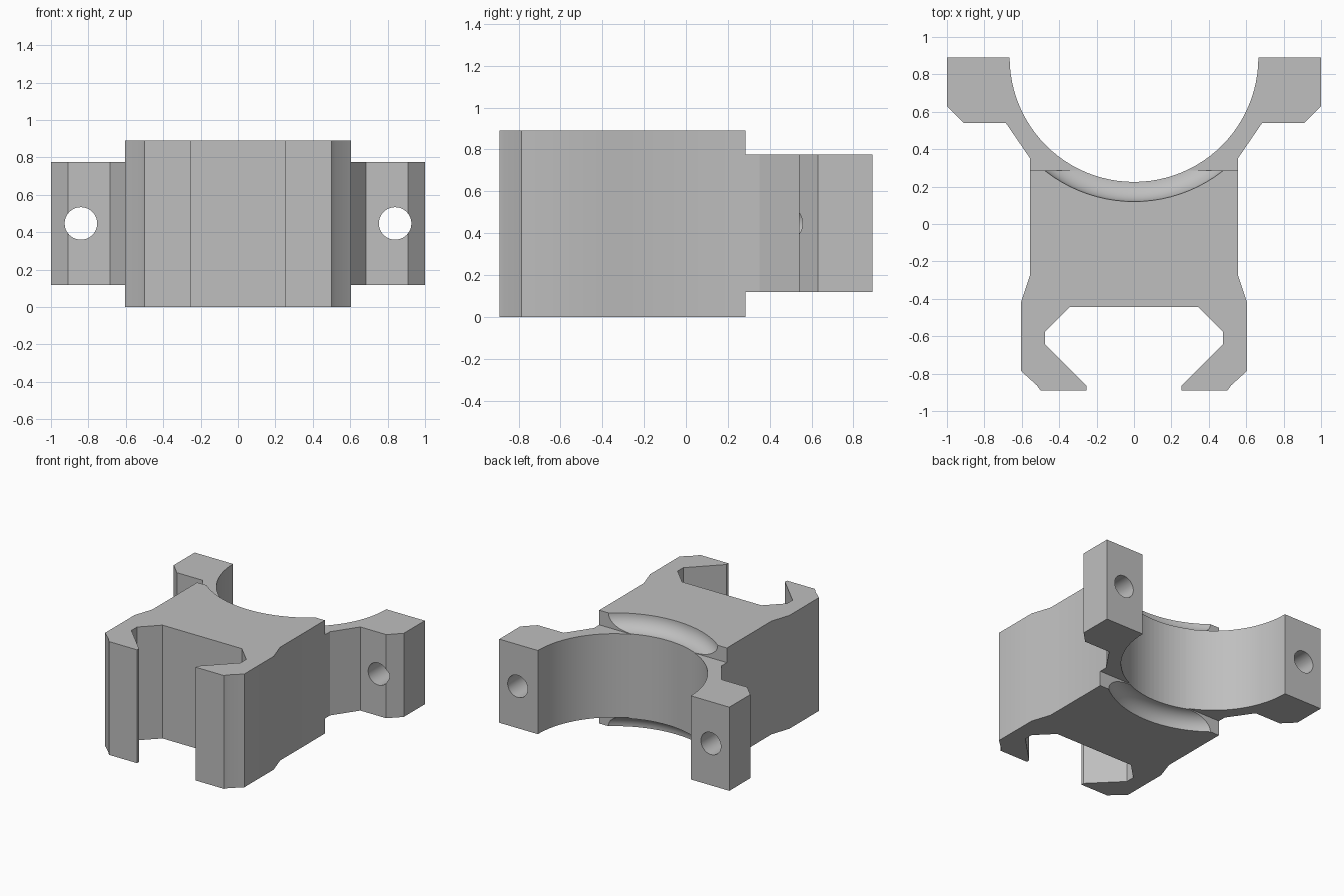
import bpy, bmesh, math
from mathutils import Matrix, Vector

old = bpy.data.objects.get("Cube")
if old:
    bpy.data.objects.remove(old, do_unlink=True)

HEIGHT = 0.89        # full body height
BORE_Y = 0.89        # axis of the half-round saddle
BORE_R = 0.665
CLAMP_Z = (0.118, 0.775)

grey = bpy.data.materials.new("plain grey")
grey.use_nodes = True
grey.diffuse_color = (0.52, 0.52, 0.52, 1)
grey.node_tree.nodes["Principled BSDF"].inputs["Base Color"].default_value = (0.52, 0.52, 0.52, 1)


def make_object(name, bm):
    bmesh.ops.recalc_face_normals(bm, faces=bm.faces)
    mesh = bpy.data.meshes.new(name)
    bm.to_mesh(mesh)
    bm.free()
    mesh.materials.append(grey)
    obj = bpy.data.objects.new(name, mesh)
    bpy.context.collection.objects.link(obj)
    return obj


def symmetric_prism(name, half, z0, z1):
    """Extrude a right-hand outline, mirrored in x, from z0 to z1."""
    outline = half + [(-x, y) for x, y in reversed(half)]
    bm = bmesh.new()
    face = bm.faces.new([bm.verts.new((x, y, z0)) for x, y in outline])
    grown = bmesh.ops.extrude_face_region(bm, geom=[face])["geom"]
    verts = [v for v in grown if isinstance(v, bmesh.types.BMVert)]
    bmesh.ops.translate(bm, verts=verts, vec=(0, 0, z1 - z0))
    return make_object(name, bm)


def cylinder(name, radius, length, location, segments, along_y=False):
    bm = bmesh.new()
    turn = Matrix.Rotation(math.pi / 2, 4, "X") if along_y else Matrix()
    bmesh.ops.create_cone(bm, cap_ends=True, segments=segments, radius1=radius,
                          radius2=radius, depth=length,
                          matrix=Matrix.Translation(location) @ turn)
    return make_object(name, bm)


def relief_cutter(name, flip):
    """Round-cornered plug that scoops the rim of the body above the clamp."""
    r, centre = 0.113, 0.657
    profile = [(0, HEIGHT - r)]
    for i in range(13):
        a = math.pi / 2 * i / 12
        profile.append((centre + r * math.sin(a), HEIGHT - r * math.cos(a)))
    profile += [(centre + r, 1.1), (0, 1.1)]
    bm = bmesh.new()
    verts = [bm.verts.new((x, 0, HEIGHT - z if flip else z)) for x, z in profile]
    edges = [bm.edges.new(pair) for pair in zip(verts, verts[1:])]
    bmesh.ops.spin(bm, geom=verts + edges, cent=(0, 0, 0), axis=(0, 0, 1),
                   angle=2 * math.pi, steps=96)
    bmesh.ops.remove_doubles(bm, verts=bm.verts, dist=1e-5)
    bmesh.ops.translate(bm, verts=bm.verts, vec=(0, BORE_Y, 0))
    return make_object(name, bm)


def combine(target, tool, operation):
    mod = target.modifiers.new(tool.name, "BOOLEAN")
    mod.operation, mod.solver, mod.object = operation, "EXACT", tool
    bpy.context.view_layer.objects.active = target
    bpy.ops.object.modifier_apply(modifier=mod.name)
    bpy.data.objects.remove(tool, do_unlink=True)


# Main block with the rail slot and its two hooked jaws
bracket = symmetric_prism("mounting_bracket", [
    (0.345, -0.445), (0.475, -0.575), (0.475, -0.645), (0.255, -0.865),
    (0.255, -0.89), (0.5, -0.89), (0.52, -0.862), (0.605, -0.785),
    (0.605, -0.42), (0.555, -0.27), (0.555, 0.285)], 0, HEIGHT)

# Saddle arms with bolt lugs
arms = symmetric_prism("saddle_arms", [
    (0.5, 0.05), (0.5, 0.2), (0.555, 0.285), (0.555, 0.35), (0.685, 0.54),
    (0.91, 0.54), (1, 0.63), (1, 0.89)], *CLAMP_Z)
combine(bracket, arms, "UNION")

# Half-round bore
combine(bracket, cylinder("bore", BORE_R, 3, Vector((0, BORE_Y, 0.4)), 96), "DIFFERENCE")

# Scooped reliefs above and below the saddle
for flip in (False, True):
    combine(bracket, relief_cutter("relief", flip), "DIFFERENCE")

# Bolt holes
for side in (-1, 1):
    hole = cylinder("bolt_hole", 0.087, 1, Vector((0.84 * side, 0.7, 0.447)), 40, True)
    combine(bracket, hole, "DIFFERENCE")

# Smooth curved surfaces, keep sharp edges
bpy.ops.object.select_all(action="DESELECT")
bracket.select_set(True)
bpy.context.view_layer.objects.active = bracket
bpy.ops.object.shade_smooth_by_angle(angle=math.radians(20))
